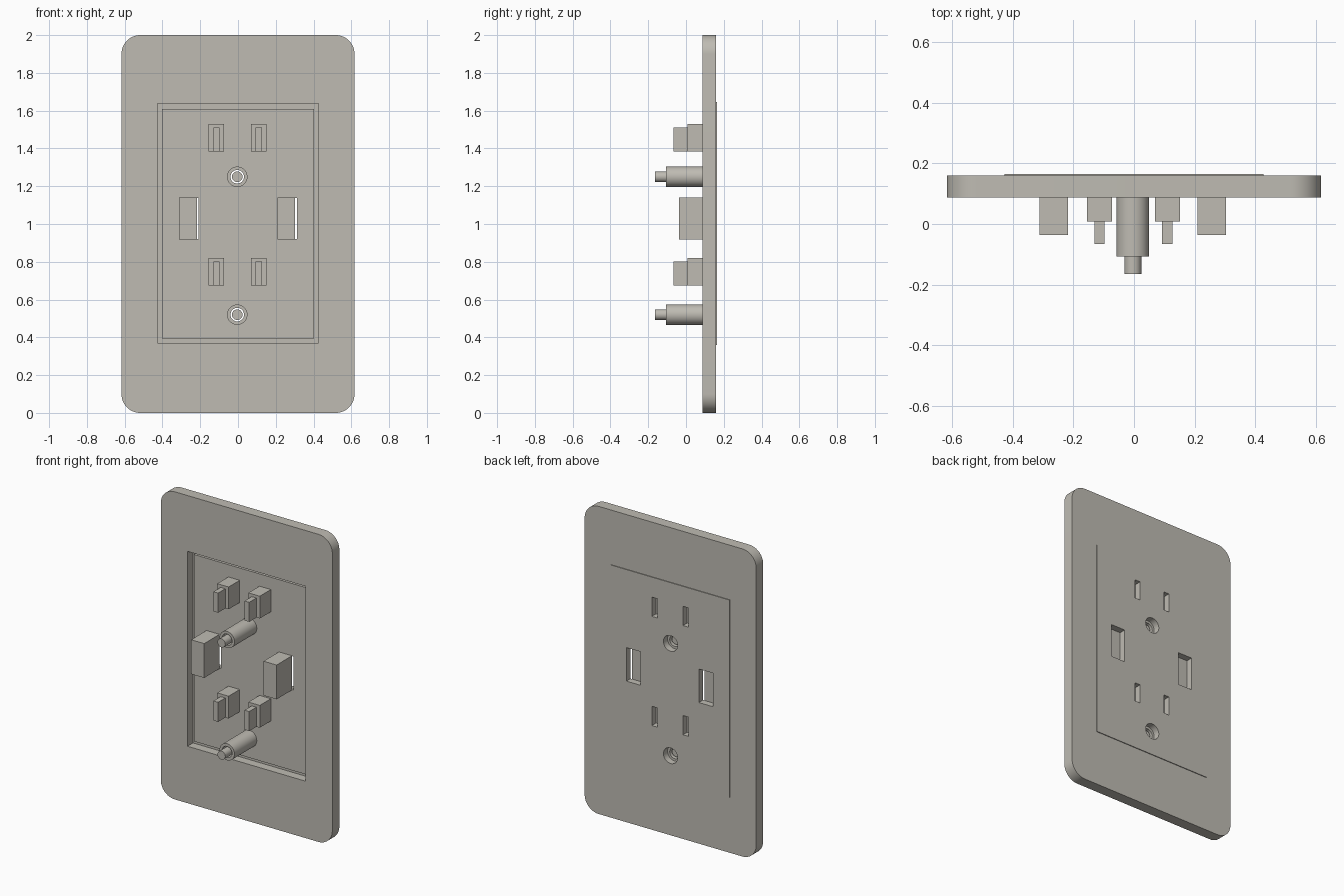
import bpy, bmesh, math
from mathutils import Matrix, Vector

if "Cube" in bpy.data.objects:
    bpy.data.objects.remove(bpy.data.objects["Cube"])

mat = bpy.data.materials.new("warm_grey")
mat.diffuse_color = (0.52, 0.50, 0.45, 1)
mat.use_nodes = True
mat.node_tree.nodes["Principled BSDF"].inputs["Base Color"].default_value = mat.diffuse_color


def finish(name, bm):
    bmesh.ops.recalc_face_normals(bm, faces=bm.faces)
    me = bpy.data.meshes.new(name)
    bm.to_mesh(me)
    bm.free()
    me.materials.append(mat)
    ob = bpy.data.objects.new(name, me)
    bpy.context.collection.objects.link(ob)
    return ob


def box(name, x, y, z):
    """Box from (min, max) ranges."""
    bm = bmesh.new()
    bmesh.ops.create_cube(bm, size=1)
    for v in bm.verts:
        v.co = Vector([(r[0] + r[1]) / 2 + c * (r[1] - r[0])
                       for c, r in zip(v.co, (x, y, z))])
    return finish(name, bm)


def rod(name, x, z, r, y0, y1, sides=32):
    """Cylinder along y."""
    bm = bmesh.new()
    m = Matrix.Translation((x, (y0 + y1) / 2, z)) @ Matrix.Rotation(math.pi / 2, 4, 'X')
    bmesh.ops.create_cone(bm, cap_ends=True, segments=sides, radius1=r,
                          radius2=r, depth=y1 - y0, matrix=m)
    return finish(name, bm)


def boolean(ob, tool, op='DIFFERENCE'):
    """Apply a boolean and drop the cutter."""
    mod = ob.modifiers.new("cut", 'BOOLEAN')
    mod.operation, mod.object, mod.solver = op, tool, 'EXACT'
    bpy.context.view_layer.objects.active = ob
    bpy.ops.object.modifier_apply(modifier=mod.name)
    bpy.data.objects.remove(tool)


def smooth(ob):
    bpy.ops.object.select_all(action='DESELECT')
    ob.select_set(True)
    bpy.context.view_layer.objects.active = ob
    bpy.ops.object.shade_smooth_by_angle(angle=math.radians(30))


# Wall plate with rounded corners and a window
bm = bmesh.new()
R, W = 0.1, 0.617
ring = []
for i, (cx, cz) in enumerate([(W - R, 2 - R), (R - W, 2 - R), (R - W, R), (W - R, R)]):
    for k in range(13):
        a = math.pi / 2 * (i + k / 12)
        ring.append(bm.verts.new((cx + R * math.cos(a), 0.088, cz + R * math.sin(a))))
face = bm.faces.new(ring)
ext = bmesh.ops.extrude_face_region(bm, geom=[face])
for v in ext["geom"]:
    if isinstance(v, bmesh.types.BMVert):
        v.co.y = 0.16
plate = finish("wall_plate", bm)
boolean(plate, box("window_cutter", (-0.425, 0.425), (0, 0.3), (0.37, 1.637)))
smooth(plate)

# Socket panel: thin flange with a thicker pad behind it
BACK = 0.122
panel = box("socket_panel", (-0.427, 0.427), (0.145, 0.165), (0.36, 1.645))
boolean(panel, box("pad", (-0.402, 0.402), (BACK, 0.155), (0.395, 1.61)), 'UNION')

THROUGH = (0.05, 0.3)
for base, hole_z in ((0.675, 0.52), (1.385, 1.25)):
    # Blade slots, contact blocks and contact tips
    for side, cx in (("left", -0.114), ("right", 0.11)):
        boolean(panel, box("slot_cutter", (cx - 0.02, cx + 0.02), THROUGH,
                           (base + 0.005, base + 0.13)))
        block = box("contact_block_" + side, (cx - 0.041, cx + 0.041), (0.008, BACK),
                    (base, base + 0.145))
        box("contact_tip_" + side, (cx - 0.017, cx + 0.017), (-0.066, 0.008),
            (base, base + 0.127))
    # Ground hole, open sleeve and pin
    boolean(panel, rod("ground_cutter", -0.004, hole_z, 0.051, *THROUGH))
    sleeve = rod("ground_sleeve", -0.004, hole_z, 0.054, -0.107, BACK)
    boolean(sleeve, rod("sleeve_cutter", -0.004, hole_z, 0.036, -0.3, 0.3))
    smooth(sleeve)
    smooth(rod("ground_pin", -0.004, hole_z, 0.028, -0.165, 0.11))

# Charging ports with their blocks
for side, x0 in (("left", -0.312), ("right", 0.209)):
    boolean(panel, box("port_cutter", (x0 + 0.002, x0 + 0.104), THROUGH, (0.92, 1.138)))
    box("port_block_" + side, (x0, x0 + 0.094), (-0.036, BACK), (0.917, 1.14))
smooth(panel)
